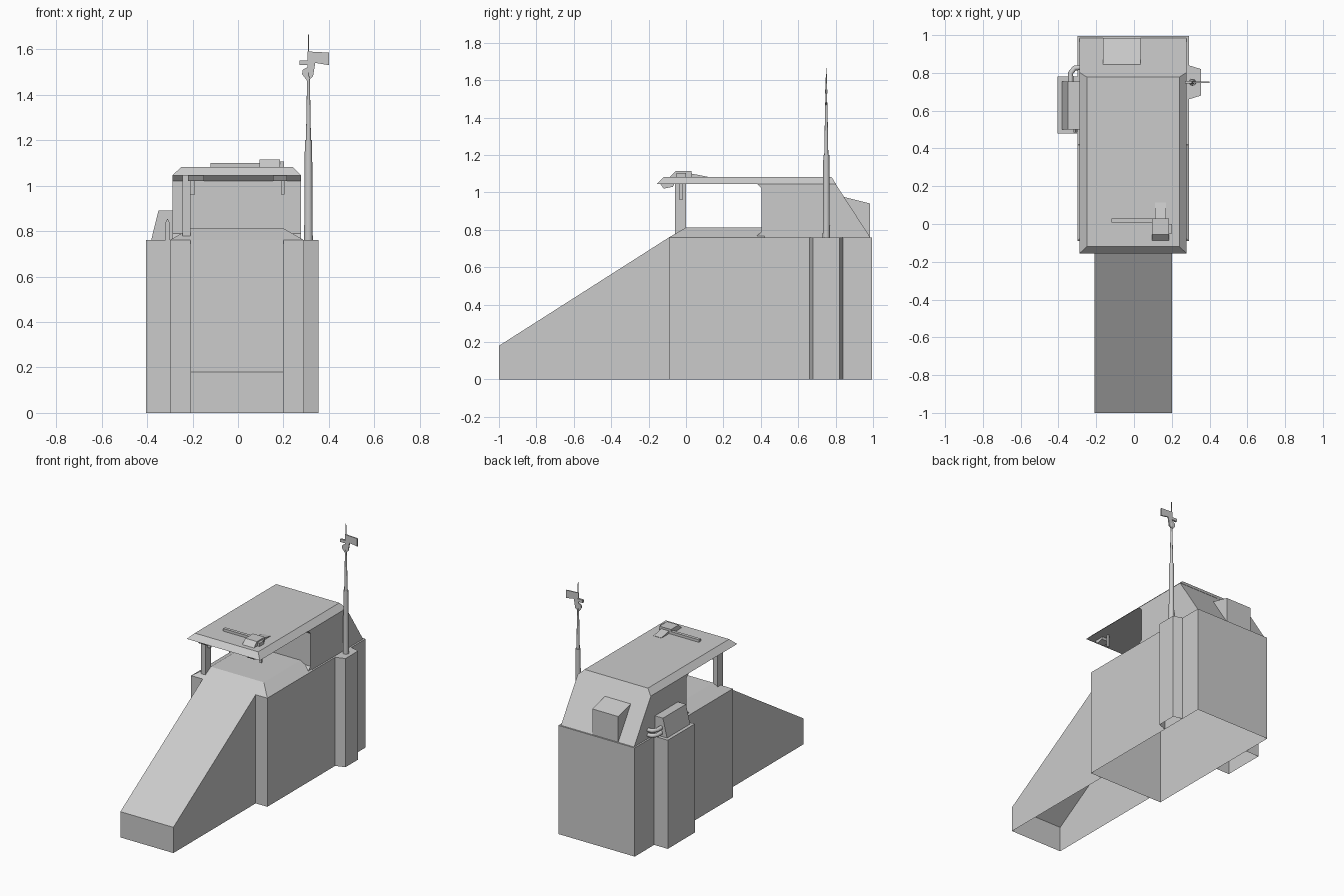
import bpy
import bmesh
from mathutils import Vector

if "Cube" in bpy.data.objects:
    bpy.data.objects.remove(bpy.data.objects["Cube"])

grey = bpy.data.materials.new("plain grey")
grey.use_nodes = True
grey.diffuse_color = (0.6, 0.6, 0.6, 1)
grey.node_tree.nodes["Principled BSDF"].inputs["Base Color"].default_value = (0.6, 0.6, 0.6, 1)


def loft(name, ring_a, ring_b, skip_start=False, skip_end=False):
    """Join two matching rings of points, with optional end caps."""
    bm = bmesh.new()
    a = [bm.verts.new(p) for p in ring_a]
    b = [bm.verts.new(p) for p in ring_b]
    n = len(a)
    for i in range(n):
        j = (i + 1) % n
        bm.faces.new((a[i], a[j], b[j], b[i]))
    if not skip_start:
        bm.faces.new(a[::-1])
    if not skip_end:
        bm.faces.new(b)
    bmesh.ops.recalc_face_normals(bm, faces=bm.faces[:])
    mesh = bpy.data.meshes.new(name)
    bm.to_mesh(mesh)
    bm.free()
    mesh.materials.append(grey)
    obj = bpy.data.objects.new(name, mesh)
    bpy.context.collection.objects.link(obj)
    return obj


def rect(x0, x1, y0, y1, z):
    return [(x0, y0, z), (x1, y0, z), (x1, y1, z), (x0, y1, z)]


def box(name, x0, x1, y0, y1, z0, z1, open_bottom=False):
    return loft(name, rect(x0, x1, y0, y1, z0), rect(x0, x1, y0, y1, z1), open_bottom)


def side_profile(name, pts, x0, x1):
    """Extrude a (y, z) outline across x."""
    return loft(name, [(x0, y, z) for y, z in pts], [(x1, y, z) for y, z in pts])


def front_profile(name, pts, y0, y1):
    """Extrude an (x, z) outline along y."""
    return loft(name, [(x, y0, z) for x, z in pts], [(x, y1, z) for x, z in pts])


def cone(name, x, y, z0, z1, r0, r1, sides=12):
    bpy.ops.mesh.primitive_cone_add(vertices=sides, radius1=r0, radius2=r1,
                                    depth=z1 - z0, location=(x, y, (z0 + z1) / 2))
    obj = bpy.context.object
    obj.name = name
    obj.data.materials.append(grey)
    bpy.ops.object.shade_smooth_by_angle()


def tube(name, pts, radius):
    curve = bpy.data.curves.new(name, "CURVE")
    curve.dimensions = "3D"
    curve.bevel_depth = radius
    curve.bevel_resolution = 2
    curve.use_fill_caps = True
    spline = curve.splines.new("POLY")
    spline.points.add(len(pts) - 1)
    for point, co in zip(spline.points, pts):
        point.co = (*co, 1)
    curve.materials.append(grey)
    bpy.context.collection.objects.link(bpy.data.objects.new(name, curve))


DECK = 0.76

# Hull, open underneath, with the hollow sloping ramp in front
box("hull", -0.30, 0.29, -0.09, 0.995, 0, DECK, open_bottom=True)
loft("ramp",
     [(-0.21, -1, 0), (0.20, -1, 0), (0.20, -0.09, 0), (-0.21, -0.09, 0)],
     [(-0.21, -1, 0.18), (0.20, -1, 0.18), (0.20, -0.09, DECK), (-0.21, -0.09, DECK)],
     skip_start=True)
# Raised hood between ramp and cab
loft("hood", rect(-0.30, 0.29, -0.09, 0.42, DECK), rect(-0.21, 0.20, 0, 0.41, 0.812))

# Side columns
box("left_column", -0.405, -0.30, 0.48, 0.78, 0, DECK, open_bottom=True)
column = [(0.29, 0.66), (0.355, 0.68), (0.355, 0.82), (0.29, 0.84)]
loft("right_column", [(x, y, 0) for x, y in column], [(x, y, DECK) for x, y in column],
     skip_start=True)

# Enclosed rear cab with a sloping back and notched window edge
side_profile("rear_cab", [(0.37, DECK), (0.405, 0.79), (0.405, 1.02), (0.38, 1.045),
                          (0.80, 1.045), (0.985, DECK)], -0.288, 0.278)
# Roof slab with chamfered rim
loft("roof", rect(-0.288, 0.278, -0.155, 0.802, 1.045), rect(-0.25, 0.24, -0.12, 0.778, 1.082))
box("front_pillar", -0.245, -0.21, -0.06, 0, DECK, 1.05)

# Rear hatch housing
side_profile("rear_housing", [(0.83, DECK), (0.845, 0.975), (0.985, 0.94), (0.985, DECK)],
             -0.165, 0.035)

# Equipment box on the left column, with a small arched plate and pipes
front_profile("equipment_box", [(-0.382, DECK), (-0.35, 0.89), (-0.285, 0.89), (-0.285, DECK)],
              0.50, 0.755)
front_profile("arched_plate", [(-0.32, DECK), (-0.32, 0.835), (-0.31, 0.855), (-0.30, 0.835),
                               (-0.30, DECK)], 0.485, 0.50)
for z in (0.785, 0.82):
    tube("side_pipe", [(-0.28, 0.83, z), (-0.315, 0.825, z), (-0.335, 0.80, z),
                       (-0.335, 0.74, z)], 0.014)

# Roof sensor: bar, block and low wedge
box("roof_bar", -0.12, 0.10, 0.008, 0.03, 1.08, 1.10)
side_profile("roof_block", [(-0.09, 1.08), (-0.055, 1.114), (0.03, 1.114), (0.03, 1.08)],
             0.095, 0.185)
side_profile("roof_wedge", [(0.03, 1.08), (0.03, 1.10), (0.115, 1.084), (0.115, 1.08)],
             0.11, 0.17)
box("roof_knob", 0.185, 0.202, -0.05, 0, 1.08, 1.105)

# Fittings hung below the front of the roof
for name, x0, x1 in (("left_lamp", -0.22, -0.15), ("right_lamp", 0.155, 0.215)):
    side_profile(name, [(-0.14, 1.05), (-0.12, 1.02), (-0.07, 1.03), (-0.06, 1.05)], x0, x1)
for name, x0, x1 in (("left_hanger", -0.21, -0.19), ("right_hanger", 0.19, 0.205)):
    box(name, x0, x1, -0.035, -0.02, 0.96, 1.05)

# Mast with a wind vane at the top
MX, MY = 0.31, 0.75
cone("mast_base", MX, MY, DECK, 1.20, 0.019, 0.016)
cone("mast_pole", MX, MY, 1.20, 1.48, 0.011, 0.006)
cone("mast_tip", MX, MY, 1.48, 1.665, 0.005, 0.002, 6)
vane = [(0.305, 1.59), (0.40, 1.585), (0.40, 1.53), (0.34, 1.54), (0.33, 1.48),
        (0.305, 1.46), (0.282, 1.49), (0.285, 1.51), (0.305, 1.52)]
front_profile("wind_vane", vane, MY - 0.004, MY + 0.004)
box("vane_arm", 0.27, 0.31, MY - 0.007, MY + 0.007, 1.53, 1.55)
